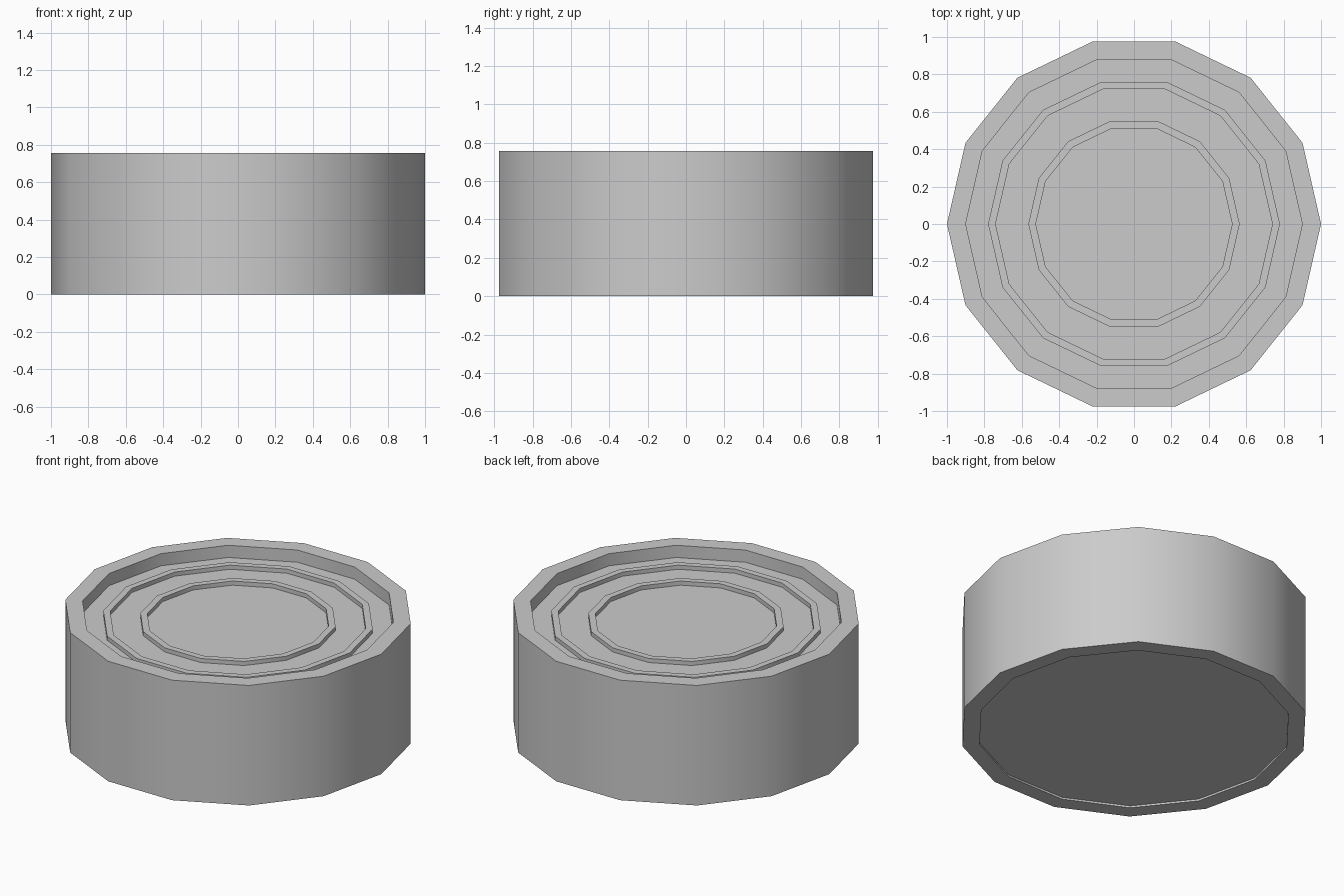
import bpy
import bmesh
from math import radians, cos, sin, tau

if "Cube" in bpy.data.objects:
    bpy.data.objects.remove(bpy.data.objects["Cube"])

SIDES = 14
TOP = 0.757      # rim height
FLOOR = 0.68     # sunken face inside the rim
RIDGE = 0.706    # top of the raised rings
UNDER = 0.012    # shallow recess in the base


def lathe(name, profile):
    """Spin a (radius, z) profile about z; radius 0 makes an end cap."""
    bm = bmesh.new()
    loops = []
    for r, z in profile:
        loops.append([bm.verts.new((r * cos(tau * i / SIDES), r * sin(tau * i / SIDES), z))
                      for i in range(SIDES)])
    for a, b in zip(loops, loops[1:]):
        for i in range(SIDES):
            j = (i + 1) % SIDES
            bm.faces.new((a[i], a[j], b[j], b[i]))
    bm.faces.new(loops[0][::-1])
    bm.faces.new(loops[-1])
    bmesh.ops.recalc_face_normals(bm, faces=bm.faces)
    mesh = bpy.data.meshes.new(name)
    bm.to_mesh(mesh)
    bm.free()
    obj = bpy.data.objects.new(name, mesh)
    bpy.context.collection.objects.link(obj)
    bpy.ops.object.select_all(action='DESELECT')
    obj.select_set(True)
    bpy.context.view_layer.objects.active = obj
    bpy.ops.object.shade_smooth_by_angle(angle=radians(30))
    return obj


# Recessed base, outer wall and rim
profile = [(0.90, UNDER), (0.90, 0), (1.0, 0), (1.0, TOP), (0.90, TOP), (0.90, FLOOR)]

# Two raised concentric rings on the sunken face
for outer, inner in ((0.78, 0.74), (0.565, 0.525)):
    profile += [(outer, FLOOR), (outer, RIDGE), (inner, RIDGE), (inner, FLOOR)]

lathe("ringed_drum", profile)
